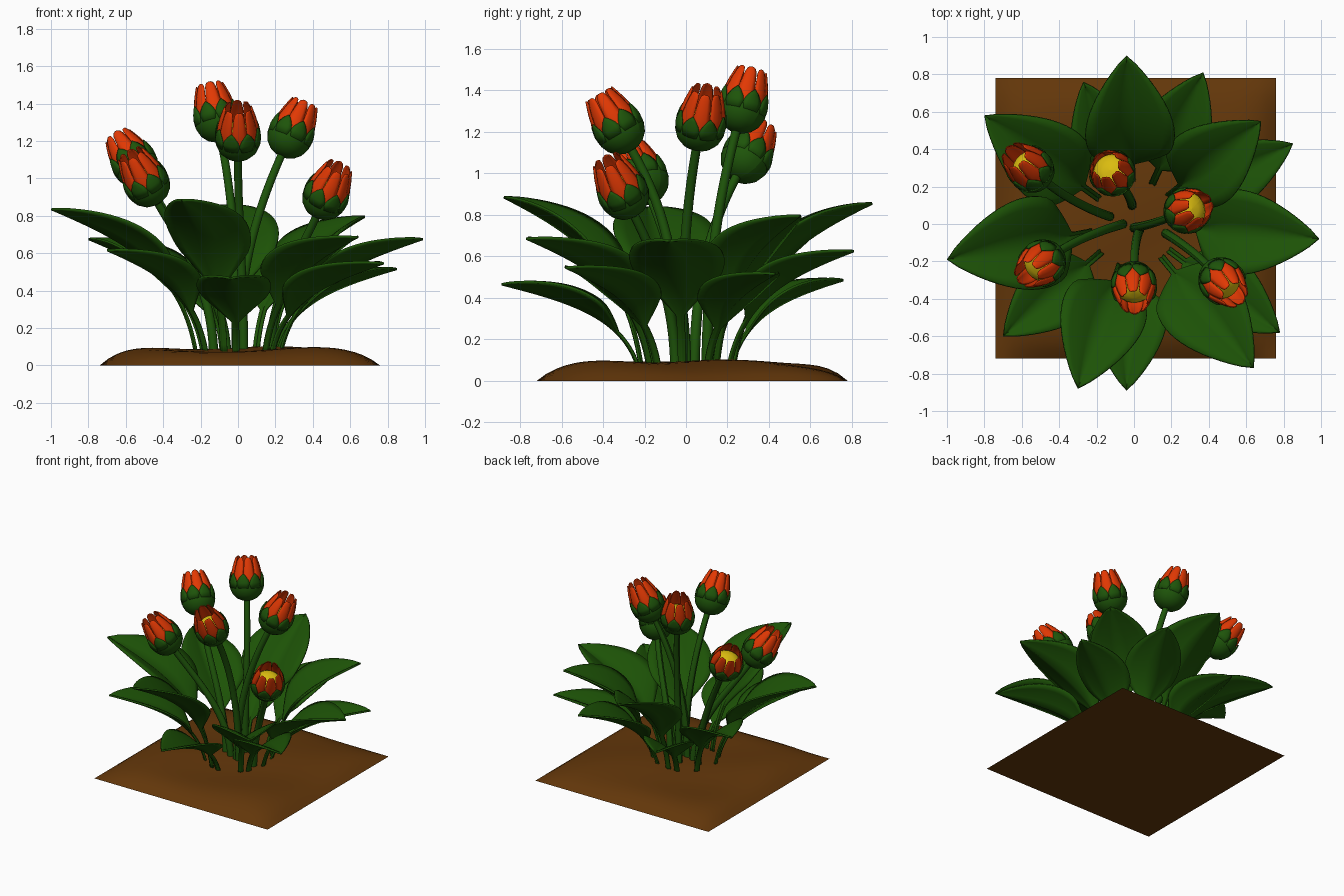
import bpy, math
from mathutils import Vector

if "Cube" in bpy.data.objects:
    bpy.data.objects.remove(bpy.data.objects["Cube"])

def material(name, rgb):
    m = bpy.data.materials.new(name)
    m.diffuse_color = (*rgb, 1)
    m.use_nodes = True
    m.node_tree.nodes["Principled BSDF"].inputs["Base Color"].default_value = m.diffuse_color
    return m

SOIL = material("soil", (0.125, 0.038, 0.003))
LEAF = material("leaf_green", (0.012, 0.085, 0.002))
STEM = material("stem_green", (0.013, 0.09, 0.003))
RED = material("petal_red", (0.76, 0.04, 0.001))
YELLOW = material("yellow", (0.7, 0.5, 0.005))

def make(name, verts, faces, mat, angle=40, thick=0):
    me = bpy.data.meshes.new(name)
    me.from_pydata([tuple(v) for v in verts], [], faces)
    me.materials.append(mat)
    ob = bpy.data.objects.new(name, me)
    bpy.context.collection.objects.link(ob)
    bpy.ops.object.select_all(action='DESELECT')
    ob.select_set(True)
    bpy.context.view_layer.objects.active = ob
    bpy.ops.object.shade_smooth_by_angle(angle=math.radians(angle))
    if thick:
        s = ob.modifiers.new("thickness", 'SOLIDIFY')
        s.thickness = thick
    return ob

def grid_faces(rows, cols, start=0):
    return [(start + i*cols + j, start + i*cols + j + 1,
             start + (i+1)*cols + j + 1, start + (i+1)*cols + j)
            for i in range(rows - 1) for j in range(cols - 1)]

def bezier(p, t):
    s = 1 - t
    return p[0]*s**3 + p[1]*3*s*s*t + p[2]*3*s*t*t + p[3]*t**3

# soil mound: flat underneath, domed edges, uneven top
N = 32
verts = []
for i in range(N + 1):
    for j in range(N + 1):
        u, v = 2*j/N - 1, 2*i/N - 1
        edge = (1 - abs(u)**7) * (1 - abs(v)**7)
        bump = 0.088 + 0.008*math.sin(5*u + 2*v) + 0.007*math.sin(6*v - 3*u + 1)
        verts.append((0.01 + 0.75*u, 0.03 + 0.75*v, edge*bump))
faces = grid_faces(N + 1, N + 1)
n = N + 1
rim = ([j for j in range(N)] + [i*n + N for i in range(N)]
       + [N*n + j for j in range(N, 0, -1)] + [i*n for i in range(N, 0, -1)])
make("soil_mound", verts, faces + [tuple(reversed(rim))], SOIL)

# leaves: stalk rising to a broad folded blade; (tip x, y, z, half width)
def leaf(name, tx, ty, tz, half):
    d = Vector((tx, ty, 0))
    R = d.length
    d.normalize()
    side = Vector((-d.y, d.x, 0))
    h = tz - 0.06
    ctrl = [d*0.24 + Vector((0, 0, 0.06)), d*0.31 + Vector((0, 0, 0.06 + 0.58*h)),
            d*(0.6*R) + Vector((0, 0, tz - 0.22*h)), Vector((tx, ty, tz))]
    rows, cols = 29, 9
    verts = []
    for i in range(rows):
        t = i / (rows - 1)
        p = bezier(ctrl, t)
        tan = (bezier(ctrl, min(1, t + .01)) - bezier(ctrl, max(0, t - .01))).normalized()
        nor = tan.cross(side)
        u = max(0, (t - 0.25) / 0.75)
        start = min(1, u/0.3)
        w = half * max(0, math.sin(math.pi*u**0.95))**0.8 * start**0.5
        w = max(w, 0.02 if t < 0.5 else 0.001)
        for j in range(cols):
            s = 2*j/(cols - 1) - 1
            fold = 0.6*abs(s) - 0.18*s*s
            verts.append(p + side*(w*s) + nor*(w*fold))
    make(name, verts, grid_faces(rows, cols), LEAF, 60, 0.012)

LEAVES = [(-0.04, 0.90, 0.85, 0.24), (0.37, 0.81, 0.62, 0.20), (0.68, 0.55, 0.79, 0.22),
          (0.85, 0.43, 0.51, 0.18), (0.99, -0.08, 0.67, 0.23), (0.78, -0.58, 0.54, 0.20),
          (0.64, -0.77, 0.68, 0.23), (-0.04, -0.89, 0.46, 0.20), (-0.30, -0.88, 0.88, 0.23),
          (-0.70, -0.60, 0.61, 0.20), (-1.0, -0.19, 0.83, 0.25), (-0.80, 0.58, 0.67, 0.22),
          (-0.27, 0.76, 0.48, 0.18)]
for k, spec in enumerate(LEAVES):
    leaf(f"leaf_{k + 1}", *spec)

# flower parts, placed on a frame (origin, x, y, axis)
def lathe(name, frame, prof, mat):
    o, ax, ay, az = frame
    seg = 24
    verts = [o + az*h + (ax*math.cos(2*math.pi*j/seg) + ay*math.sin(2*math.pi*j/seg))*r
             for h, r in prof for j in range(seg + 1)]
    make(name, verts, grid_faces(len(prof), seg + 1), mat, 60)

def ring_of_petals(name, frame, count, phase, shape, mat):
    # shape rows: height, radius, half angle as a fraction of the petal spacing
    o, ax, ay, az = frame
    verts, faces, cols = [], [], 5
    for k in range(count):
        start = len(verts)
        mid = 2*math.pi*(k + phase)/count
        for h, r, f in shape:
            for j in range(cols):
                s = 2*j/(cols - 1) - 1
                a = mid + s*f*math.pi/count
                rr = r + 0.004*(1 - s*s)
                verts.append(o + az*h + (ax*math.cos(a) + ay*math.sin(a))*rr)
        faces += grid_faces(len(shape), cols, start)
    make(name, verts, faces, mat, 50, 0.005)

CUP = [(0, 0.005), (0.003, 0.035), (0.02, 0.072), (0.05, 0.102), (0.09, 0.119), (0.125, 0.121)]
SEPAL = [(0.10, 0.118, 1), (0.14, 0.122, 1), (0.16, 0.120, 0.85),
         (0.185, 0.116, 0.5), (0.205, 0.11, 0.05)]
PETAL = [(0.08, 0.105, 1), (0.14, 0.113, 1), (0.20, 0.105, 0.98), (0.25, 0.093, 0.95),
         (0.29, 0.08, 0.9), (0.31, 0.073, 0.7), (0.317, 0.07, 0.3)]
CENTRE = [(0.11, 0.1), (0.15, 0.1), (0.18, 0.08), (0.195, 0.04), (0.2, 0.001)]

# stem root (x, y), flower base, flower top
FLOWERS = [((-0.01, 0.10), (-0.09, 0.24, 1.20), (-0.15, 0.315, 1.49)),
           ((0.03, -0.03), (0.00, -0.26, 1.11), (0.00, -0.425, 1.39)),
           ((0.00, -0.02), (0.23, 0.05, 1.12), (0.355, 0.10, 1.40)),
           ((0.17, -0.05), (0.42, -0.25, 0.80), (0.54, -0.38, 1.06)),
           ((-0.13, 0.04), (-0.49, 0.24, 0.98), (-0.65, 0.375, 1.235)),
           ((-0.06, 0.00), (-0.43, -0.165, 0.87), (-0.57, -0.265, 1.12))]
for k, (root, base, top) in enumerate(FLOWERS):
    base, top = Vector(base), Vector(top)
    axis = (top - base).normalized()
    ax = axis.orthogonal().normalized()
    frame = (base, ax, axis.cross(ax), axis)
    tag = f"flower_{k + 1}_"
    lathe(tag + "cup", frame, CUP, STEM)
    ring_of_petals(tag + "sepals", frame, 8, 0.5, SEPAL, STEM)
    ring_of_petals(tag + "petals", frame, 8, 0, PETAL, RED)
    lathe(tag + "centre", frame, CENTRE, YELLOW)

    # curved stem, slightly thinner at the top
    r0 = Vector((root[0], root[1], 0.06))
    L = (base - r0).length
    ctrl = [r0, r0 + Vector((0, 0, 0.35*L)) + (base - r0)*0.03,
            base - axis*0.35*L, base + axis*0.01]
    rows, seg, verts = 17, 10, []
    for i in range(rows):
        t = i/(rows - 1)
        p = bezier(ctrl, t)
        tan = (bezier(ctrl, min(1, t + .01)) - bezier(ctrl, max(0, t - .01))).normalized()
        sx = tan.cross(Vector((0.3, 1, 0))).normalized()
        sy = tan.cross(sx)
        for j in range(seg + 1):
            a = 2*math.pi*j/seg
            verts.append(p + (sx*math.cos(a) + sy*math.sin(a))*(0.026 - 0.004*t))
    make(tag + "stem", verts, grid_faces(rows, seg + 1), STEM, 60)
